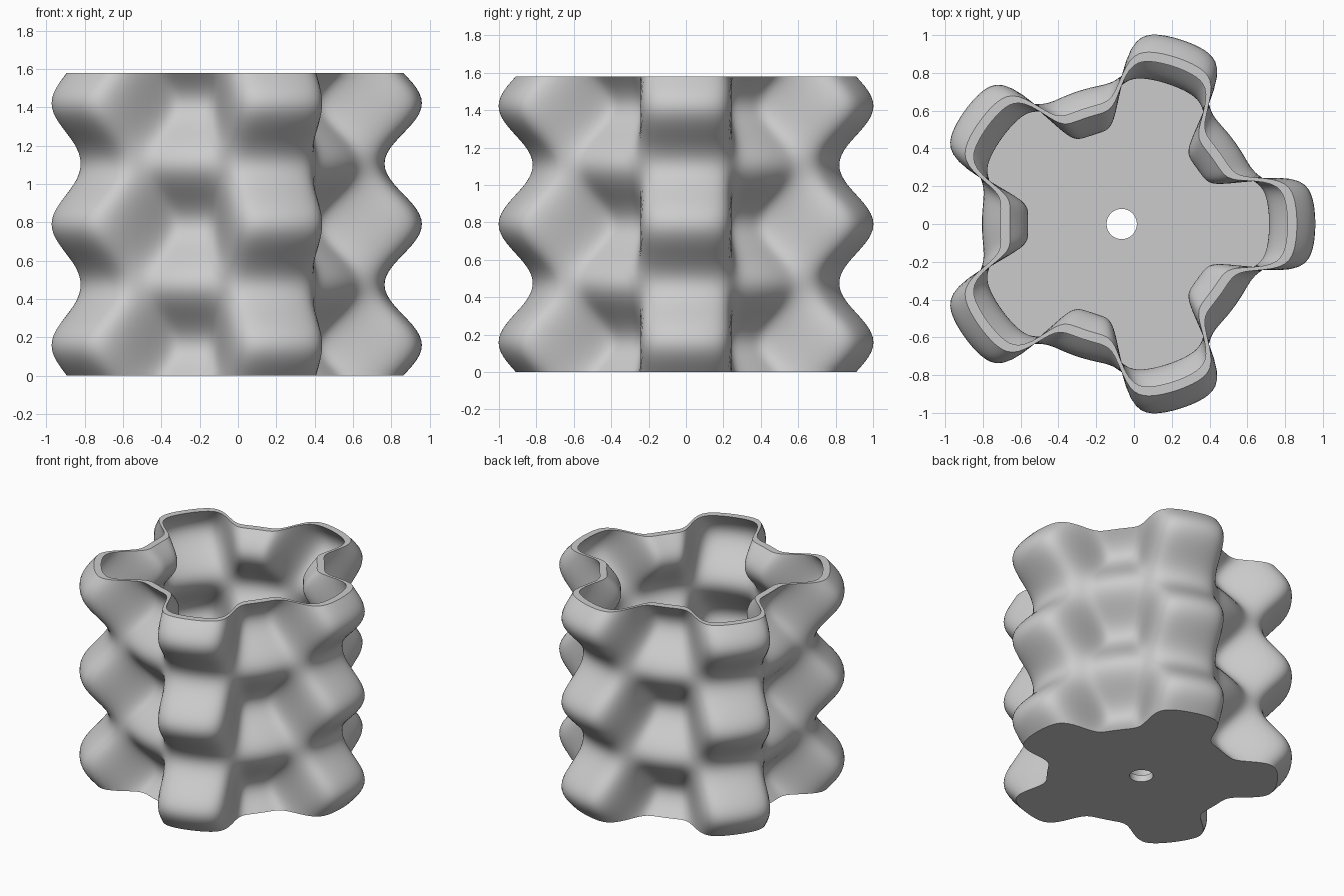
import bpy, bmesh, math

cube = bpy.data.objects.get("Cube")
if cube:
    bpy.data.objects.remove(cube, do_unlink=True)

HEIGHT = 1.58
WALL = 0.05
FLOOR = 0.05
HOLE = 0.08
CENTRE_X = -0.065
LOBES = 5
SEGMENTS = 240
ROWS = 60


def radius(angle, z):
    """Five square lobes whose bulges alternate with the hollows between them."""
    lobe = math.tanh(2.5 * math.cos(LOBES * angle)) / math.tanh(2.5)
    wave = math.sin(5 * math.pi * z / HEIGHT)
    return 0.785 + lobe * (0.1425 + 0.0975 * wave)


def ring(bm, z, inset=0.0, fixed=None):
    verts = []
    for i in range(SEGMENTS):
        a = math.tau * i / SEGMENTS
        r = fixed or radius(a, z) - inset
        verts.append(bm.verts.new((CENTRE_X + r * math.cos(a), r * math.sin(a), z)))
    return verts


bm = bmesh.new()

# outer wall, rim, inner wall, floor and drain hole as one closed loop of rings
rings = [ring(bm, HEIGHT * k / ROWS) for k in range(ROWS + 1)]
rings += [ring(bm, HEIGHT + (FLOOR - HEIGHT) * k / ROWS, WALL) for k in range(ROWS + 1)]
rings += [ring(bm, FLOOR, fixed=HOLE), ring(bm, 0.0, fixed=HOLE)]
for lower, upper in zip(rings, rings[1:] + rings[:1]):
    for i in range(SEGMENTS):
        j = (i + 1) % SEGMENTS
        bm.faces.new((lower[i], lower[j], upper[j], upper[i]))
bmesh.ops.recalc_face_normals(bm, faces=bm.faces)

mesh = bpy.data.meshes.new("planter_pot")
bm.to_mesh(mesh)
bm.free()
pot = bpy.data.objects.new("planter_pot", mesh)
bpy.context.collection.objects.link(pot)

# plain grey
grey = bpy.data.materials.new("light_grey")
grey.use_nodes = True
colour = (0.6, 0.6, 0.6, 1.0)
grey.diffuse_color = colour
grey.node_tree.nodes["Principled BSDF"].inputs["Base Color"].default_value = colour
mesh.materials.append(grey)

# smooth walls with crisp rim and base edges
bpy.ops.object.select_all(action='DESELECT')
pot.select_set(True)
bpy.context.view_layer.objects.active = pot
bpy.ops.object.shade_smooth_by_angle(angle=math.radians(40))
